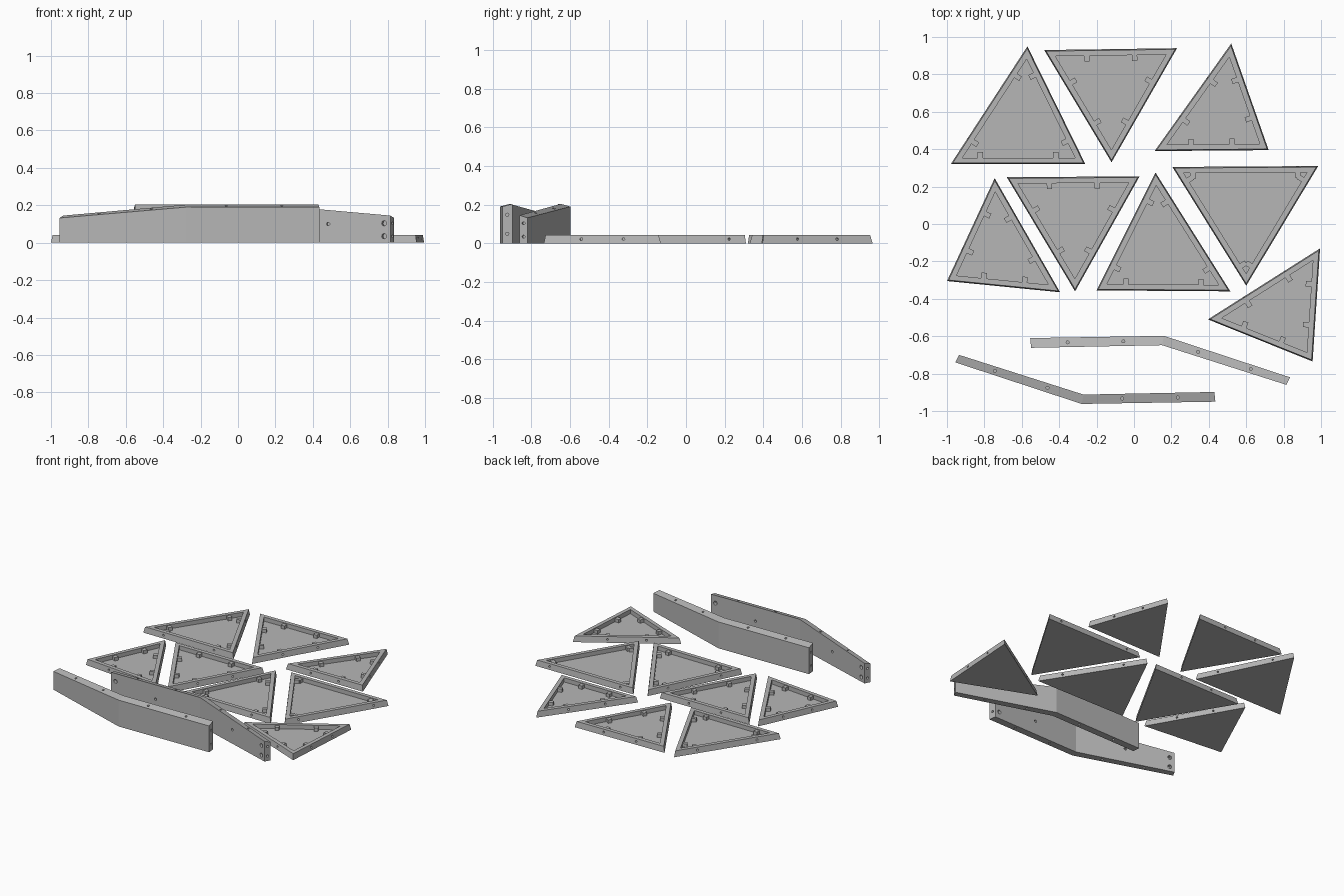
import bpy, bmesh
from math import pi
from mathutils import Vector, Matrix

old = bpy.data.objects.get("Cube")
if old:
    bpy.data.objects.remove(old)

grey = bpy.data.materials.new("plain_grey")
grey.use_nodes = True
COLOUR = (0.47, 0.47, 0.47, 1)
grey.diffuse_color = COLOUR
grey.node_tree.nodes["Principled BSDF"].inputs["Base Color"].default_value = COLOUR


def make_object(name, bm):
    bmesh.ops.recalc_face_normals(bm, faces=bm.faces)
    mesh = bpy.data.meshes.new(name)
    bm.to_mesh(mesh)
    bm.free()
    mesh.materials.append(grey)
    obj = bpy.data.objects.new(name, mesh)
    bpy.context.collection.objects.link(obj)
    return obj


def add_drill(bm, centre, axis, radius, depth, sides=12):
    """Cylinder centred on a surface point, running along an axis."""
    turn = Vector(axis).to_track_quat('Z', 'Y').to_matrix().to_4x4()
    bmesh.ops.create_cone(bm, cap_ends=True, segments=sides, radius1=radius,
                          radius2=radius, depth=depth,
                          matrix=Matrix.Translation(centre) @ turn)


def cut(obj, drills):
    """Subtract the drills and bake the result into the mesh."""
    cutter = make_object("drill_cutter", drills)
    cutter.hide_render = True
    mod = obj.modifiers.new("holes", 'BOOLEAN')
    mod.operation = 'DIFFERENCE'
    mod.solver = 'EXACT'
    mod.use_self = True
    mod.object = cutter
    graph = bpy.context.evaluated_depsgraph_get()
    baked = bpy.data.meshes.new_from_object(obj.evaluated_get(graph))
    obj.modifiers.clear()
    obj.data = baked
    bpy.data.objects.remove(cutter)


# Triangular trays
WALL_TOP, FLOOR, WALL, TAPER = 0.042, 0.012, 0.034, 0.006


def inset(points, distance):
    """Move the sides of a triangle inwards by scaling about its incentre."""
    a, b, c = points
    la, lb, lc = (b - c).length, (c - a).length, (a - b).length
    centre = (a * la + b * lb + c * lc) / (la + lb + lc)
    radius = (b - a).cross(c - a).length / (la + lb + lc)
    return [centre + (p - centre) * (1 - distance / radius) for p in points]


def make_tray(name, corners, stops):
    base = [Vector((x, y, 0)) for x, y in corners]
    if (base[1] - base[0]).cross(base[2] - base[0]).z < 0:
        base.reverse()
    bm = bmesh.new()
    rings = []
    for distance, z in ((0, 0), (TAPER, WALL_TOP), (WALL, WALL_TOP), (WALL, FLOOR)):
        rings.append([bm.verts.new((p.x, p.y, z)) for p in inset(base, distance)])
    for low, high in zip(rings, rings[1:]):
        for i in range(3):
            j = (i + 1) % 3
            bm.faces.new((low[i], low[j], high[j], high[i]))
    bm.faces.new(rings[0])
    bm.faces.new(rings[-1])
    tray = make_object(name, bm)

    # Screw holes through the walls, each backed by a boss on the inside
    drills, bosses = bmesh.new(), bmesh.new()
    for i in range(3):
        start, end = base[i], base[(i + 1) % 3]
        along = (end - start).normalized()
        inward = Vector((-along.y, along.x, 0))
        for t in stops:
            spot = start.lerp(end, t)
            add_drill(drills, spot + Vector((0, 0, 0.022)), inward, 0.007, 0.05)
            height = 0.036 - FLOOR / 2
            place = spot + inward * (WALL + 0.014)
            place.z = FLOOR / 2 + height / 2
            frame = Matrix((along, inward, (0, 0, 1))).transposed().to_4x4()
            size = Matrix.Diagonal((0.028, 0.032, height, 1))
            bmesh.ops.create_cube(bosses, size=1,
                                  matrix=Matrix.Translation(place) @ frame @ size)
    cut(tray, drills)
    make_object(name + "_bosses", bosses)


NEAR, MID, FAR = (0.32, 0.68), (0.22, 0.78), (0.14, 0.86)
TRAYS = {
    "back_left_tray": (((-0.57, 0.95), (-0.98, 0.32), (-0.26, 0.32)), MID),
    "back_middle_tray": (((-0.48, 0.93), (0.23, 0.94), (-0.12, 0.33)), NEAR),
    "back_right_tray": (((0.52, 0.965), (0.11, 0.39), (0.72, 0.395)), NEAR),
    "centre_outer_left_tray": (((-0.745, 0.245), (-1, -0.305), (-0.395, -0.365)), NEAR),
    "centre_left_tray": (((-0.68, 0.25), (0.03, 0.255), (-0.315, -0.36)), NEAR),
    "centre_right_tray": (((0.115, 0.275), (-0.2, -0.355), (0.515, -0.36)), MID),
    "centre_outer_right_tray": (((0.205, 0.305), (0.985, 0.31), (0.6, -0.33)), FAR),
    "front_right_tray": (((0.995, -0.13), (0.395, -0.51), (0.955, -0.735)), NEAR),
}
for tray_name, (tray_corners, tray_stops) in TRAYS.items():
    make_tray(tray_name, tray_corners, tray_stops)


# Bent boards with a sloping top edge
OUTER = [Vector(p) for p in ((-0.955, -0.74, 0.132), (-0.28, -0.962, 0.19), (0.435, -0.95, 0.19))]
INNER = [Vector(p) for p in ((-0.935, -0.70, 0.145), (-0.27, -0.912, 0.204), (0.43, -0.898, 0.204))]


def flat(p, z=0.0):
    return Vector((p.x, p.y, z))


def make_board(name):
    bm = bmesh.new()
    sections = []
    for o, i in zip(OUTER, INNER):
        sections.append([bm.verts.new(p) for p in (flat(o), o, i, flat(i))])
    for a, b in zip(sections, sections[1:]):
        for k in range(4):
            m = (k + 1) % 4
            bm.faces.new((a[k], a[m], b[m], b[k]))
    bm.faces.new(sections[0])
    bm.faces.new(sections[-1])
    board = make_object(name, bm)

    drills = bmesh.new()
    for s in range(2):
        # Holes in the top and bottom edges
        for t in (0.3, 0.72):
            spot = (OUTER[s].lerp(OUTER[s + 1], t) + INNER[s].lerp(INNER[s + 1], t)) / 2
            add_drill(drills, spot, (0, 0, 1), 0.008, 0.04)
            add_drill(drills, flat(spot), (0, 0, 1), 0.008, 0.04)
        # Hole in the middle of each inner face
        along = flat(INNER[s + 1] - INNER[s]).normalized()
        inward = Vector((-along.y, along.x, 0))
        add_drill(drills, flat(INNER[s].lerp(INNER[s + 1], 0.5), 0.1), inward, 0.009, 0.03)
        # Screw holes in the end face, with round pockets beside them
        tip = 2 * s
        run = along if s == 0 else -along
        middle = (OUTER[tip] + INNER[tip]) / 2
        for level in (0.25, 0.75):
            z = middle.z * level
            add_drill(drills, flat(middle, z), run, 0.008, 0.03)
            add_drill(drills, flat(INNER[tip], z) + run * 0.035, inward, 0.014, 0.05)
    cut(board, drills)
    return board


make_board("front_board")
back = make_board("back_board")
pivot = Matrix.Translation((-0.06, -0.78, 0))
back.data.transform(pivot @ Matrix.Rotation(pi, 4, 'Z') @ pivot.inverted())
